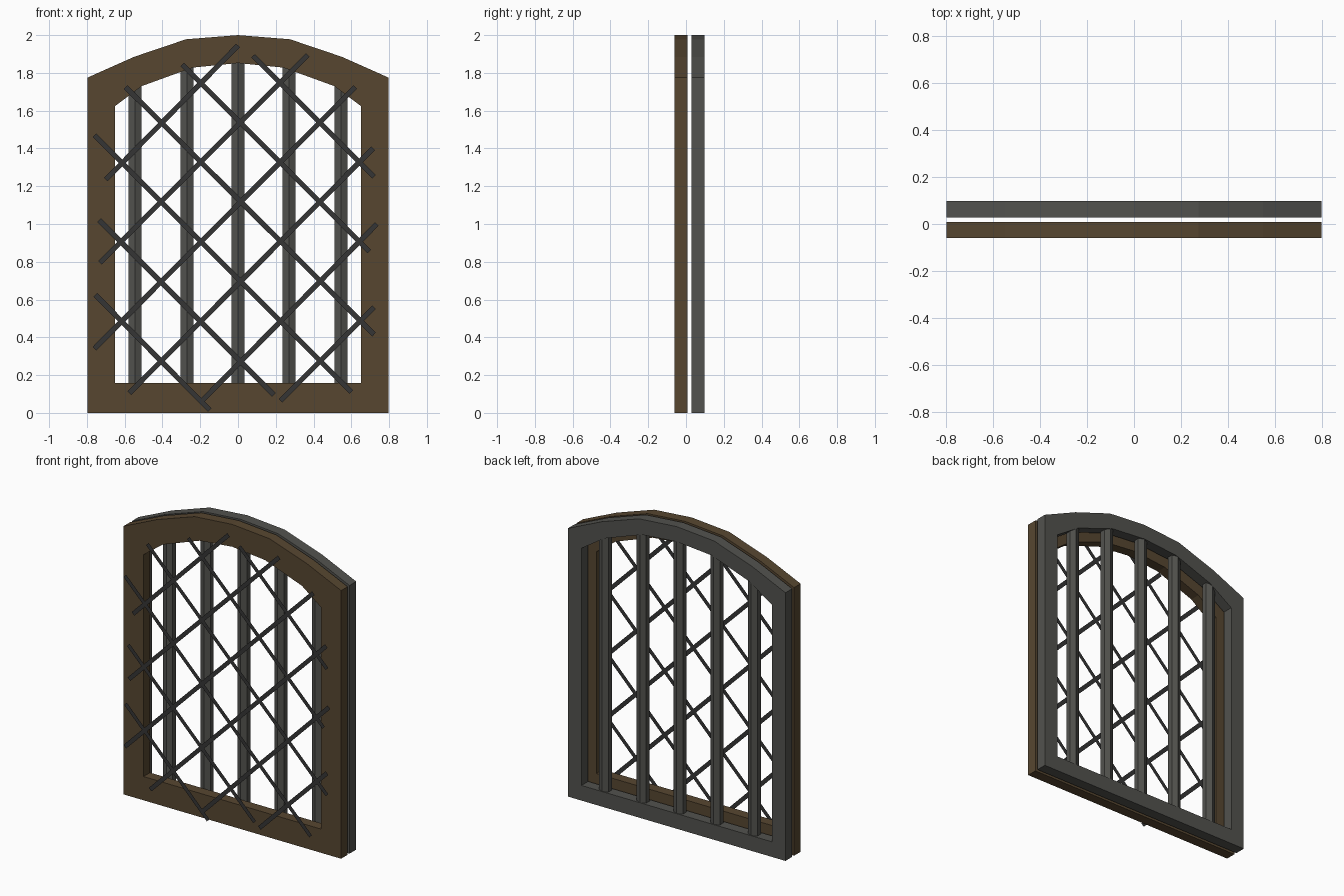
import bpy, math

if "Cube" in bpy.data.objects:
    bpy.data.objects.remove(bpy.data.objects["Cube"])


def material(name, rgb):
    m = bpy.data.materials.new(name)
    m.diffuse_color = (*rgb, 1)
    m.use_nodes = True
    m.node_tree.nodes["Principled BSDF"].inputs["Base Color"].default_value = m.diffuse_color
    return m


wood = material("wood", (0.095, 0.062, 0.03))
iron = material("iron", (0.085, 0.085, 0.077))
lead = material("lead", (0.035, 0.035, 0.035))


def add_mesh(name, verts, faces, mat):
    me = bpy.data.meshes.new(name)
    me.from_pydata(verts, [], faces)
    me.materials.append(mat)
    ob = bpy.data.objects.new(name, me)
    bpy.context.collection.objects.link(ob)
    return ob


def outline(half, bottom):
    # Mirror the right half of an arch profile, then close along the bottom
    right = [(half[0][0], bottom)] + half
    return right + [(-x, z) for x, z in reversed(right) if x > 0]


def arch_frame(name, inner_half, bottom, y0, y1, mat):
    outer = outline([(0.797, 1.775), (0.55, 1.885), (0.275, 1.978), (0, 2.0)], 0)
    inner = outline(inner_half, bottom)
    n = len(outer)
    verts = [(x, y, z) for y in (y0, y1) for ring in (outer, inner) for x, z in ring]
    fo, fi, bo, bi = 0, n, 2 * n, 3 * n
    faces = []
    for i in range(n):
        j = (i + 1) % n
        faces += [(fo + i, fo + j, fi + j, fi + i), (bo + j, bo + i, bi + i, bi + j),
                  (fo + j, fo + i, bo + i, bo + j), (fi + i, fi + j, bi + j, bi + i)]
    return add_mesh(name, verts, faces, mat)


# Front wooden frame and slimmer rear frame
arch_frame("front_frame", [(0.65, 1.625), (0.51, 1.73), (0.24, 1.828), (0, 1.852)],
           0.157, -0.06, 0.008, wood)
arch_frame("rear_frame", [(0.697, 1.67), (0.53, 1.78), (0.255, 1.878), (0, 1.9)],
           0.1, 0.028, 0.098, iron)

# Six-sided upright bars held in the rear frame
for x, top in ((-0.545, 1.80), (-0.27, 1.90), (0, 1.94), (0.27, 1.90), (0.545, 1.80)):
    bpy.ops.mesh.primitive_cylinder_add(vertices=6, radius=0.035, depth=top - 0.06,
                                        location=(x, 0.063, (top + 0.06) / 2))
    bar = bpy.context.object
    bar.name = "upright_bar"
    bar.scale.x = 1 / math.cos(math.pi / 6)
    bar.data.materials.append(iron)

# Flat lattice strips: (x0, z0, x1, z1)
strips = [
    (0.225, 0.065, 0.72, 0.56), (-0.195, 0.06, 0.735, 1.0), (-0.575, 0.105, 0.715, 1.40),
    (-0.76, 0.34, 0.62, 1.725), (-0.73, 0.795, 0.37, 1.895), (-0.70, 1.235, 0.0, 1.945),
    (0.08, 1.89, 0.72, 1.25), (-0.295, 1.845, 0.695, 0.855), (-0.595, 1.725, 0.72, 0.415),
    (-0.76, 1.47, 0.60, 0.11), (-0.735, 1.02, 0.19, 0.095), (-0.755, 0.625, -0.15, 0.015),
]
y, w = -0.098, 0.0135
for x0, z0, x1, z1 in strips:
    d = math.hypot(x1 - x0, z1 - z0)
    nx, nz = -(z1 - z0) / d * w, (x1 - x0) / d * w
    add_mesh("lattice_strip",
             [(x0 - nx, y, z0 - nz), (x1 - nx, y, z1 - nz),
              (x1 + nx, y, z1 + nz), (x0 + nx, y, z0 + nz)], [(0, 1, 2, 3)], lead)
